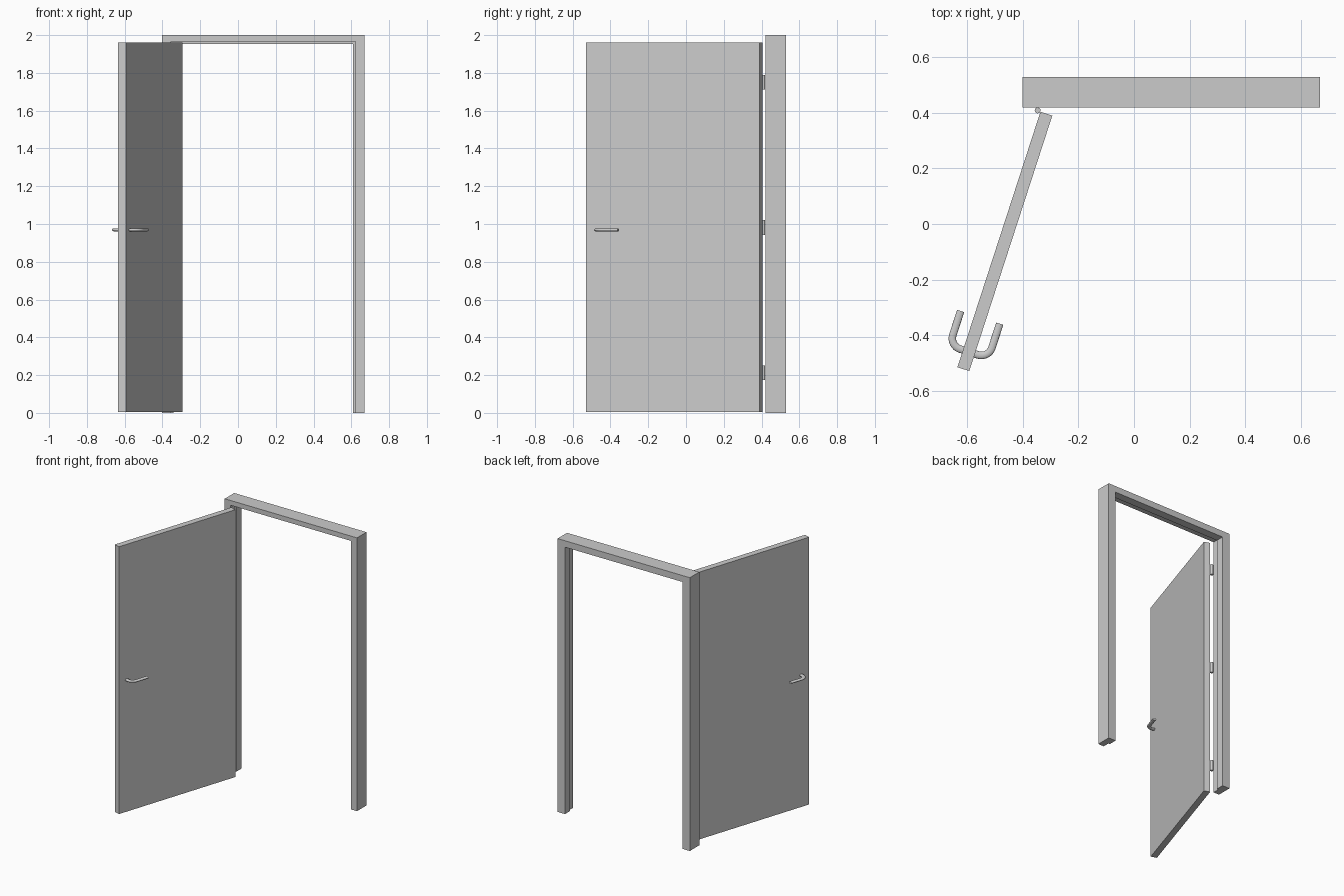
import bpy, bmesh
from math import sin, cos, pi, radians
from mathutils import Matrix

if "Cube" in bpy.data.objects:
    bpy.data.objects.remove(bpy.data.objects["Cube"])


def make(name, bm, matrix=None):
    bmesh.ops.recalc_face_normals(bm, faces=bm.faces)
    me = bpy.data.meshes.new(name)
    bm.to_mesh(me)
    bm.free()
    ob = bpy.data.objects.new(name, me)
    bpy.context.collection.objects.link(ob)
    if matrix:
        ob.matrix_world = matrix
    return ob


def loft(bm, rings):
    """Skin closed rings of points and cap both ends."""
    vs = [[bm.verts.new(p) for p in r] for r in rings]
    n = len(vs[0])
    for a, b in zip(vs, vs[1:]):
        for i in range(n):
            j = (i + 1) % n
            bm.faces.new((a[i], a[j], b[j], b[i]))
    bm.faces.new(vs[0])
    bm.faces.new(vs[-1])


def smooth(ob):
    bpy.ops.object.select_all(action='DESELECT')
    ob.select_set(True)
    bpy.context.view_layer.objects.active = ob
    bpy.ops.object.shade_smooth_by_angle(angle=radians(40))


# Frame: rebated section (side inset, top inset, y) mitred around the opening
XL, XR, TOP = -0.402, 0.669, 2.0
section = [(0, 0, 0.42), (0.048, 0.035, 0.42), (0.048, 0.035, 0.47),
           (0.060, 0.047, 0.47), (0.060, 0.047, 0.53), (0, 0, 0.53)]
bm = bmesh.new()
loft(bm, [[(XL + s, y, 0) for s, t, y in section],
          [(XL + s, y, TOP - t) for s, t, y in section],
          [(XR - s, y, TOP - t) for s, t, y in section],
          [(XR - s, y, 0) for s, t, y in section]])
make("door_frame", bm)

# Door space: local x runs along the leaf from the hinge, local y through it
WIDTH, THICK = 0.967, 0.045
door_space = Matrix.Translation((-0.337, 0.404, 0)) @ Matrix.Rotation(radians(-108), 4, 'Z')

# Door leaf
bm = bmesh.new()
loft(bm, [[(0, 0, z), (WIDTH, 0, z), (WIDTH, THICK, z), (0, THICK, z)]
          for z in (0.004, 1.96)])
make("door_leaf", bm, door_space)

# Lever handle: flattened tube bent into a U through the leaf
U_END, U_BAR, REACH, BEND = 0.771, 0.902, 0.074, 0.040
half = [(U_END, REACH)]
for k in range(9):
    a = pi / 2 * k / 8
    half.append((U_BAR - BEND + BEND * sin(a), REACH - BEND + BEND * cos(a)))
path = half + [(u, -v) for u, v in reversed(half)]
rings = []
for i, (u, v) in enumerate(path):
    p, q = path[max(i - 1, 0)], path[min(i + 1, len(path) - 1)]
    du, dv = q[0] - p[0], q[1] - p[1]
    if i == 1 or i == len(path) - 2:
        du, dv = (1, 0) if i == 1 else (-1, 0)
    length = (du * du + dv * dv) ** 0.5
    nu, nv = -dv / length, du / length
    rings.append([(u + nu * 0.0135 * cos(t), THICK / 2 + v + nv * 0.0135 * cos(t),
                   0.969 + 0.008 * sin(t))
                  for t in (2 * pi * k / 20 for k in range(20))])
bm = bmesh.new()
loft(bm, rings)
smooth(make("lever_handle", bm, door_space))

# Hinge barrels
for i, z in enumerate((0.212, 0.982, 1.75)):
    bm = bmesh.new()
    bmesh.ops.create_cone(bm, cap_ends=True, segments=20,
                          radius1=0.0105, radius2=0.0105, depth=0.078)
    smooth(make(f"hinge_{i + 1}", bm, Matrix.Translation((-0.347, 0.409, z))))
